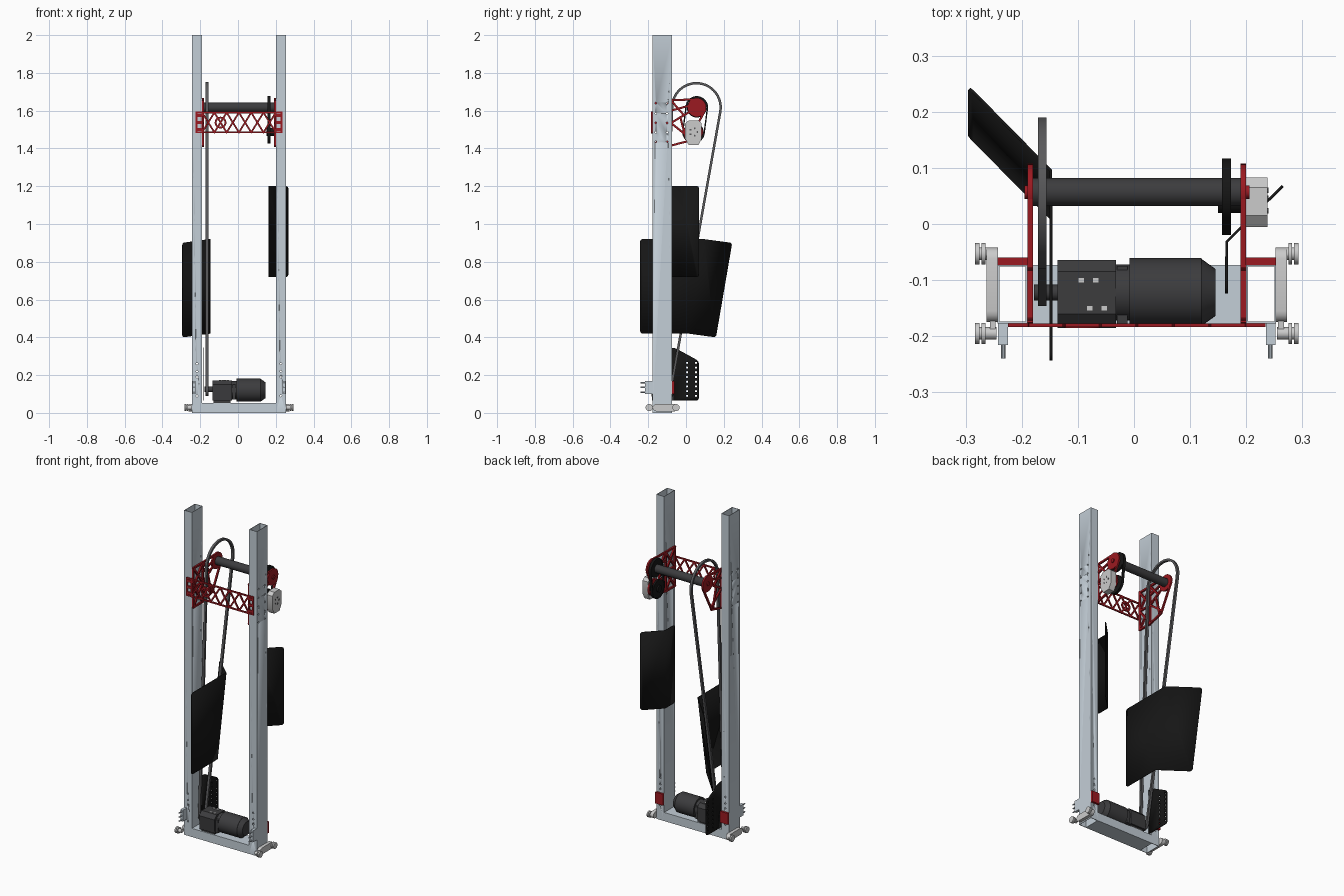
import bpy, bmesh
from math import pi, sin, cos, acos, atan2, hypot
from mathutils import Vector

if "Cube" in bpy.data.objects:
    bpy.data.objects.remove(bpy.data.objects["Cube"])


def material(name, c):
    m = bpy.data.materials.new(name)
    m.diffuse_color = (*c, 1)
    m.use_nodes = True
    m.node_tree.nodes["Principled BSDF"].inputs["Base Color"].default_value = m.diffuse_color
    return m


STEEL = material("steel_blue", (0.55, 0.62, 0.68))
RED = material("dark_red", (0.33, 0.01, 0.015))
BLACK = material("black", (0.008, 0.008, 0.008))
DARK = material("dark_grey", (0.045, 0.045, 0.048))
CHAIN = material("chain_grey", (0.1, 0.1, 0.105))
LIGHT = material("light_grey", (0.55, 0.55, 0.55))


def place(p, axis, h):
    return {'x': (h, p[0], p[1]), 'y': (p[0], h, p[1]), 'z': (p[0], p[1], h)}[axis]


def rect(a0, b0, a1, b1):
    return [(a0, b0), (a1, b0), (a1, b1), (a0, b1)]


def circle(c, r, n=32):
    return [(c[0] + r * cos(2 * pi * i / n), c[1] + r * sin(2 * pi * i / n)) for i in range(n)]


def prism(bm, pts, axis, lo, hi, taper=1):
    """Solid profile extruded along an axis, optionally tapered."""
    n = len(pts)
    m = [sum(p[k] for p in pts) / n for k in (0, 1)]
    a = [bm.verts.new(place(p, axis, lo)) for p in pts]
    b = [bm.verts.new(place([m[k] + (p[k] - m[k]) * taper for k in (0, 1)], axis, hi)) for p in pts]
    bm.faces.new(a)
    bm.faces.new(b)
    for i in range(n):
        j = (i + 1) % n
        bm.faces.new((a[i], a[j], b[j], b[i]))


def band(bm, outer, inner, axis, lo, hi):
    """Hollow profile extruded along an axis."""
    R = [[bm.verts.new(place(p, axis, h)) for p in ps]
         for ps, h in ((outer, lo), (outer, hi), (inner, hi), (inner, lo))]
    n = len(outer)
    for k in range(4):
        for i in range(n):
            j = (i + 1) % n
            bm.faces.new((R[k][i], R[k][j], R[(k + 1) % 4][j], R[(k + 1) % 4][i]))


def bars(bm, segs, axis, lo, hi, w):
    for a, b in segs:
        a, b = Vector(a), Vector(b)
        d = (b - a).normalized()
        s = Vector((-d.y, d.x)) * w / 2
        d *= w / 2
        prism(bm, [a - d + s, a - d - s, b + d - s, b + d + s], axis, lo, hi)


def loop(A, ra, B, rb, n=24):
    """Belt outline wrapped round two circles."""
    dx, dy = A[0] - B[0], A[1] - B[1]
    t, f = atan2(dy, dx), acos((rb - ra) / hypot(dx, dy))
    arc = lambda c, r, s, e: [(c[0] + r * cos(s + (e - s) * i / n), c[1] + r * sin(s + (e - s) * i / n))
                              for i in range(n + 1)]
    return arc(A, ra, t - f, t + f) + arc(B, rb, t + f, t - f + 2 * pi)


def finish(name, bm, mat):
    bmesh.ops.recalc_face_normals(bm, faces=bm.faces)
    me = bpy.data.meshes.new(name)
    bm.to_mesh(me)
    bm.free()
    me.shade_smooth()
    me.set_sharp_from_angle(angle=0.6)
    ob = bpy.data.objects.new(name, me)
    bpy.context.collection.objects.link(ob)
    if mat:
        me.materials.append(mat)
    return ob


def solid(name, mat, *parts):
    bm = bmesh.new()
    for p in parts:
        prism(bm, *p)
    return finish(name, bm, mat)


def drill(ob, holes):
    cut = solid(ob.name + "_hole_cutter", None, *holes)
    cut.hide_render = True
    cut.hide_set(True)
    m = ob.modifiers.new("holes", 'BOOLEAN')
    m.operation, m.object, m.solver = 'DIFFERENCE', cut, 'EXACT'


def sheet(name, verts, faces, corners, t=0.005):
    """Thin folded plate with rounded corners."""
    bm = bmesh.new()
    vs = [bm.verts.new(v) for v in verts]
    for f in faces:
        bm.faces.new([vs[i] for i in f])
    bmesh.ops.bevel(bm, geom=[vs[i] for i in corners], offset=0.015, segments=4,
                    affect='VERTICES', profile=0.5)
    ob = finish(name, bm, BLACK)
    m = ob.modifiers.new("thickness", 'SOLIDIFY')
    m.thickness, m.offset = t, 0
    return ob


CX = 0.005                 # mid line of the frame
Y0, Y1 = -0.177, -0.073    # front and back of the posts
HEAD = (0.057, 1.617)      # top roller axis (y, z)
DRIVE = (0.04, 1.487)      # upper motor axis (y, z)

for side, s in (("left", -1), ("right", 1)):
    X = lambda d: CX + s * d
    # hollow post with bolt holes
    xa, xb = sorted((X(0.195), X(0.248)))
    bm = bmesh.new()
    w = 0.003
    band(bm, rect(xa, Y0, xb, Y1), rect(xa + w, Y0 + w, xb - w, Y1 - w), 'z', 0, 2)
    post = finish(side + "_post", bm, STEEL)
    holes = [(circle((y, z), 0.005, 10), 'x', xa - .01, xb + .01)
             for y in (-0.16, -0.1) for z in (1.435, 1.485, 1.535, 1.585, 1.64)]
    holes += [(circle((X(0.222), z), 0.005, 10), 'y', Y0 - .01, Y1 + .01) for z in (0.09, 0.19, 0.22, 0.26)]
    drill(post, holes)

    # wheel carriage at the foot
    yf, yb, zw = -0.195, -0.053, 0.028
    bm = bmesh.new()
    prism(bm, loop((-0.062, zw), 0.02, (-0.155, zw), 0.02, 8), 'x', X(0.247), X(0.268))
    for y in (yf, yb):
        prism(bm, circle((y, zw), 0.011), 'x', X(0.25), X(0.286))
        prism(bm, circle((y, zw), 0.019), 'x', X(0.27), X(0.277))
        prism(bm, circle((y, zw), 0.019), 'x', X(0.28), X(0.288))
    prism(bm, rect(-0.2, zw - .008, -0.16, zw + .008), 'x', X(0.252), X(0.262))
    finish(side + "_foot_wheels", bm, LIGHT)
    # front latch block with pins
    solid(side + "_latch_block", STEEL,
          (rect(X(0.23), 0.1, X(0.247), 0.17), 'y', -0.216, Y0),
          *[(circle((X(0.238), z), 0.004, 10), 'y', -0.24, -0.21) for z in (0.11, 0.135, 0.16)])
    # red clamp behind the post
    solid(side + "_clamp", RED, (rect(X(0.195), 0.1, X(0.248), 0.17), 'y', Y1, -0.06))

    # lattice side plate carrying the roller
    bm = bmesh.new()
    x0, x1 = X(0.185), X(0.195)
    F, K, T, M, L = -0.17, -0.08, 1.655, 1.535, 1.415
    seg = [((F, L), (F, T)), ((K, L), (K, T)), ((F, T), (K, T)), ((F, L), (K, L)), ((F, M), (K, M)),
           ((F, T), (K, M)), ((F, M), (K, T)), ((F, M), (K, L)), ((F, L), (K, M)),
           ((K, T), (0.05, 1.66)), ((K, L), (0.015, 1.44)), ((0.015, 1.44), (0.1, 1.6)),
           ((K, M), (0.03, 1.6)), ((K, T), (-0.01, 1.575)), ((K, M), (0.02, 1.455)), ((K, 1.6), (0.03, 1.63)),
           ((-0.03, 1.565), (0.0, 1.45))]
    bars(bm, seg, 'x', x0, x1, 0.011)
    prism(bm, circle(HEAD, 0.05), 'x', x0, x1)
    if s > 0:
        prism(bm, circle(DRIVE, 0.05), 'x', x0, x1)
    finish(side + "_side_plate", bm, RED)

# bottom cross tube
bm = bmesh.new()
band(bm, rect(Y0, 0, Y1, 0.053), rect(Y0 + .003, .003, Y1 - .003, .05), 'x', -0.19, 0.2)
finish("base_tube", bm, STEEL)

# front lattice crossbar
bm = bmesh.new()
z0, z1, c = 1.485, 1.59, 0.065
seg = [((-0.22, z), (0.23, z)) for z in (z0, z1)]
seg += [((x, z0), (x, z1)) for x in (-0.22, -0.19, 0.2, 0.23)]
for i in range(6):
    xa = -0.19 + c * i
    seg += [((xa, z0), (xa + c, z1)), ((xa, z1), (xa + c, z0))]
bars(bm, seg, 'y', -0.184, -0.177, 0.009)
for x in (-0.205, 0.215):
    for z in (1.5, 1.537, 1.575):
        prism(bm, rect(x - .015, z - .008, x + .015, z + .008), 'y', -0.184, -0.177)
band(bm, circle((-0.0925, 1.537), 0.031), circle((-0.0925, 1.537), 0.021), 'y', -0.185, -0.177)
finish("front_crossbar", bm, RED)

# top roller and its belt drive
solid("top_roller", DARK, (circle(HEAD, 0.025), 'x', -0.182, 0.192))
solid("roller_end_hubs", RED, (circle(HEAD, 0.012, 16), 'x', -0.195, -0.18),
      (circle(HEAD, 0.012, 16), 'x', 0.2, 0.206))
bm = bmesh.new()
band(bm, loop(HEAD, 0.06, DRIVE, 0.06), loop(HEAD, 0.053, DRIVE, 0.053), 'x', 0.157, 0.173)
for a in (HEAD, DRIVE):
    prism(bm, circle(a, 0.053), 'x', 0.159, 0.171)
    prism(bm, circle(a, 0.02), 'x', 0.15, 0.19)
finish("roller_belt_drive", bm, BLACK)

# upper motor
y, z = DRIVE
solid("upper_motor", LIGHT,
      ([(y - .045, z - .035), (y - .025, z - .07), (y + .025, z - .07), (y + .043, z - .035),
        (y + .043, z + .045), (y + .025, z + .062), (y - .025, z + .062), (y - .045, z + .045)], 'x', 0.2, 0.238))
solid("upper_motor_vents", CHAIN,
      *[(circle((y + .02 * cos(a), z + .02 * sin(a)), 0.005, 10), 'x', 0.236, 0.2395)
        for a in [i * pi / 2.5 for i in range(5)]])

# tall chain loop and small sprocket
ARCH, SPROCKET = (0.055, 1.617), (-0.11, 0.125)
bm = bmesh.new()
band(bm, loop(ARCH, 0.135, SPROCKET, 0.036), loop(ARCH, 0.122, SPROCKET, 0.023), 'x', -0.171, -0.156)
finish("chain_loop", bm, CHAIN)
solid("drive_sprocket", DARK, (circle((-0.115, 0.125), 0.023, 20), 'x', -0.168, -0.159),
      (circle((-0.122, 0.125), 0.014, 20), 'x', -0.178, -0.13))

# gear motor lying on the base
my, mz = -0.122, 0.12
gear = [(-0.18, 0.065), (-0.064, 0.065), (-0.064, 0.15), (-0.085, 0.172), (-0.16, 0.172), (-0.185, 0.15)]
solid("gearbox", DARK, (gear, 'x', -0.136, -0.032), (circle((my, mz), 0.05), 'x', -0.034, -0.008),
      (rect(-0.178, 0.07, -0.075, 0.15), 'x', -0.03, -0.012),
      (rect(-0.17, 0.053, -0.075, 0.07), 'x', -0.13, -0.04))
solid("gearbox_clips", LIGHT, *[(rect(x - .006, y - .005, x + .006, y + .005), 'z', 0.17, 0.175)
                                for x, y in ((-0.094, -0.1), (-0.068, -0.1), (-0.079, -0.15), (-0.053, -0.15))])
solid("gear_motor", DARK, (circle((my, mz), 0.061), 'x', -0.008, 0.12),
      (circle((my, mz), 0.06), 'x', 0.12, 0.145, 0.7))

# folded guard panels
px = -0.148
sheet("left_guard_panel",
      [(px, -0.243, 0.42), (px, 0.01, 0.42), (px, 0.095, 0.92), (px, -0.243, 0.92),
       (-0.294, 0.157, 0.40), (-0.294, 0.243, 0.90)],
      [(0, 1, 2, 3), (1, 4, 5, 2)], (0, 3, 4, 5))
sheet("right_guard_panel",
      [(0.165, -0.124, 0.72), (0.165, -0.032, 0.72), (0.165, -0.032, 1.2), (0.165, -0.124, 1.2),
       (0.265, 0.068, 0.72), (0.265, 0.068, 1.2)],
      [(0, 1, 2, 3), (1, 4, 5, 2)], (0, 3, 4, 5))
gx = -0.184
guard = sheet("lower_chain_guard",
              [(gx, -0.09, 0.065), (gx, 0.068, 0.065), (gx, 0.068, 0.275), (gx, -0.06, 0.345), (gx, -0.09, 0.345)],
              [(0, 1, 2, 3, 4)], (1, 2, 3))
drill(guard, [(circle((y, 0.09 + 0.025 * i), 0.006, 10), 'x', gx - .02, gx + .02)
              for y in (0.005, 0.053) for i in range(8)])
